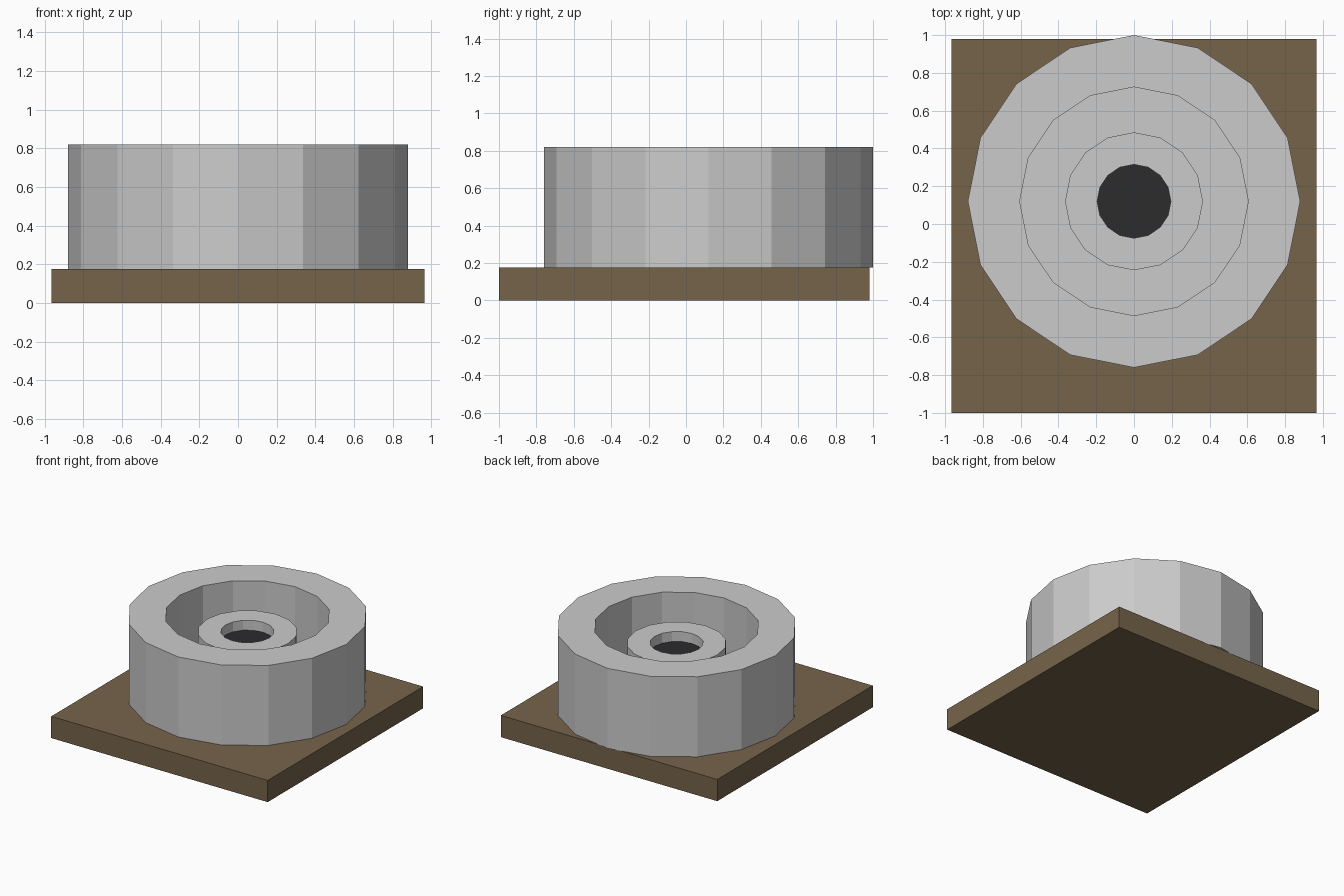
import bpy, bmesh
from math import sin, cos, pi

if "Cube" in bpy.data.objects:
    bpy.data.objects.remove(bpy.data.objects["Cube"])

SIDES = 16
CENTRE_Y = 0.12


def material(name, rgb):
    m = bpy.data.materials.new(name)
    m.diffuse_color = (*rgb, 1)
    m.use_nodes = True
    m.node_tree.nodes["Principled BSDF"].inputs["Base Color"].default_value = m.diffuse_color
    return m


def finish(name, bm, mat=None):
    bmesh.ops.recalc_face_normals(bm, faces=bm.faces)
    mesh = bpy.data.meshes.new(name)
    bm.to_mesh(mesh)
    bm.free()
    obj = bpy.data.objects.new(name, mesh)
    bpy.context.collection.objects.link(obj)
    if mat:
        mesh.materials.append(mat)
    return obj


def lathe(name, profile):
    """Turn a closed (radius, z) profile around the wheel axis."""
    bm = bmesh.new()
    rings = []
    for i in range(SIDES):
        a = 2 * pi * i / SIDES
        rings.append([bm.verts.new((r * cos(a), CENTRE_Y + r * sin(a), z))
                      for r, z in profile])
    n = len(profile)
    for i in range(SIDES):
        a, b = rings[i], rings[(i + 1) % SIDES]
        for j in range(n):
            k = (j + 1) % n
            bm.faces.new((a[j], b[j], b[k], a[k]))
    return finish(name, bm)


def disc(name, radius, z0, z1, mat):
    """Solid many-sided plug on the wheel axis."""
    bm = bmesh.new()
    ring = [bm.verts.new((radius * cos(2 * pi * i / SIDES),
                          CENTRE_Y + radius * sin(2 * pi * i / SIDES), z0))
            for i in range(SIDES)]
    face = bm.faces.new(ring)
    ext = bmesh.ops.extrude_face_region(bm, geom=[face], use_keep_orig=True)
    top = [g for g in ext["geom"] if isinstance(g, bmesh.types.BMVert)]
    bmesh.ops.translate(bm, verts=top, vec=(0, 0, z1 - z0))
    return finish(name, bm, mat)


# Flat wooden base
bm = bmesh.new()
bmesh.ops.create_cube(bm, size=1)
bmesh.ops.scale(bm, vec=(1.93, 1.98, 0.175), verts=bm.verts)
bmesh.ops.translate(bm, vec=(0, -0.01, 0.0875), verts=bm.verts)
finish("base_board", bm, material("brown", (0.18, 0.127, 0.07)))

# Wheel: thick outer rim, deep recess, raised hub with a bore
lathe("wheel", [(0.88, 0.175), (0.88, 0.82), (0.605, 0.82), (0.605, 0.36),
                (0.365, 0.36), (0.365, 0.69), (0.195, 0.69), (0.195, 0.175)])

# Dark axle end sunk in the hub bore
disc("axle", 0.195, 0.175, 0.61, material("near_black", (0.025, 0.025, 0.027)))
